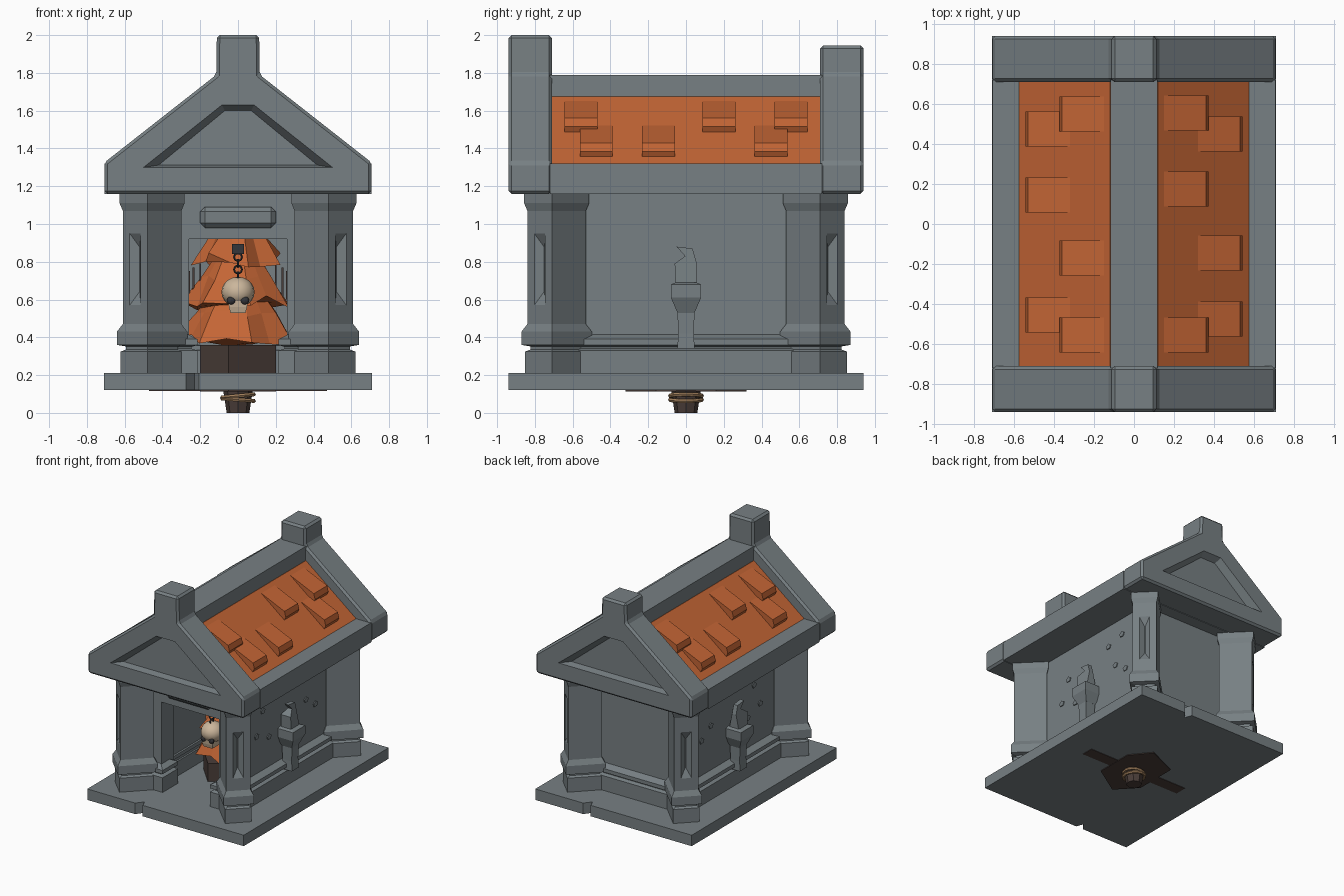
import bpy, bmesh, math, random
from mathutils import Matrix, Vector

if "Cube" in bpy.data.objects:
    bpy.data.objects.remove(bpy.data.objects["Cube"])
random.seed(4)


def mat(name, r, g, b):
    m = bpy.data.materials.new(name)
    m.diffuse_color = (r, g, b, 1)
    m.use_nodes = True
    m.node_tree.nodes["Principled BSDF"].inputs["Base Color"].default_value = m.diffuse_color
    return m


STONE = mat("grey_stone", .185, .215, .228)
ORANGE = mat("orange", .55, .13, .035)
WOOD = mat("dark_wood", .068, .047, .041)
BONE = mat("bone", .60, .47, .33)
ROPE = mat("rope", .37, .22, .11)
METAL = mat("dark_metal", .035, .037, .042)


def finish(bm, name, m, matrix=None):
    bmesh.ops.recalc_face_normals(bm, faces=bm.faces[:])
    me = bpy.data.meshes.new(name)
    bm.to_mesh(me)
    bm.free()
    me.materials.append(m)
    ob = bpy.data.objects.new(name, me)
    bpy.context.collection.objects.link(ob)
    if matrix:
        ob.matrix_world = matrix
    return ob


def loft(name, rings, m, matrix=None):
    """Skin a stack of equal-length point rings and cap both ends."""
    bm = bmesh.new()
    vs = [[bm.verts.new(p) for p in r] for r in rings]
    n = len(rings[0])
    for a, b in zip(vs, vs[1:]):
        for i in range(n):
            j = (i + 1) % n
            bm.faces.new((a[i], a[j], b[j], b[i]))
    bm.faces.new(vs[0])
    bm.faces.new(vs[-1])
    return finish(bm, name, m, matrix)


def rect(x0, x1, y0, y1, z):
    return [(x0, y0, z), (x1, y0, z), (x1, y1, z), (x0, y1, z)]


def box(name, x0, x1, y0, y1, z0, z1, m=STONE):
    return loft(name, [rect(x0, x1, y0, y1, z0), rect(x0, x1, y0, y1, z1)], m)


def stepped(name, x0, x1, y0, y1, steps, m=STONE, matrix=None):
    """Rectangular column whose outline grows by e at each height z."""
    return loft(name, [rect(x0 - e, x1 + e, y0 - e, y1 + e, z) for z, e in steps], m, matrix)


def along_y(name, pts, y0, y1, m):
    return loft(name, [[(x, y, z) for x, z in pts] for y in (y0, y1)], m)


def apply_mods(ob):
    bpy.context.view_layer.update()
    dg = bpy.context.evaluated_depsgraph_get()
    me = bpy.data.meshes.new_from_object(ob.evaluated_get(dg))
    ob.modifiers.clear()
    ob.data = me


def cut(ob, cutter):
    mod = ob.modifiers.new("cut", "BOOLEAN")
    mod.operation, mod.solver, mod.object = "DIFFERENCE", "EXACT", cutter
    apply_mods(ob)
    bpy.data.objects.remove(cutter)


def bevel(ob, w):
    mod = ob.modifiers.new("bevel", "BEVEL")
    mod.width, mod.segments, mod.limit_method = w, 1, "ANGLE"
    apply_mods(ob)


def primitive(name, m, kind, matrix, **kw):
    bm = bmesh.new()
    getattr(bmesh.ops, "create_" + kind)(bm, **kw)
    return finish(bm, name, m, matrix)


# floor slab with a chipped notch at front and back
slab = box("floor_slab", -.71, .71, -.94, .94, .12, .21)
for s in (1, -1):
    notch = [(-.29 * s, -.96 * s), (-.20 * s, -.96 * s), (-.23 * s, -.88 * s)]
    cut(slab, loft("notch", [[(x, y, z) for x, y in notch] for z in (.1, .23)], STONE))

# walls and doorway
for s, side in ((-1, "left"), (1, "right")):
    a, b = sorted((.30 * s, .42 * s))
    box(side + "_wall", a, b, -.62, .62, .21, 1.17)
    a, b = sorted((.26 * s, .42 * s))
    box(side + "_door_jamb", a, b, -.62, -.46, .21, 1.17)
box("back_wall", -.42, .42, .50, .62, .21, 1.17)
box("door_lintel", -.27, .27, -.62, -.46, .92, 1.17)
bevel(box("door_plaque", -.20, .20, -.66, -.60, .98, 1.09), .025)

# plinth mouldings
PLINTH = [(.21, .05), (.33, .05), (.34, .02), (.35, .02), (.36, .05), (.39, .05), (.415, 0)]
for s, side in ((-1, "left"), (1, "right")):
    a, b = sorted((.34 * s, .42 * s))
    stepped(side + "_plinth", a, b, -.56, .56, PLINTH)
    a, b = sorted((.265 * s, .42 * s))
    stepped(side + "_front_plinth", a, b, -.62, -.52, PLINTH)
stepped("back_plinth", -.40, .40, .54, .62, PLINTH)

# diagonal corner pillars with a V-cut groove in the outer face
PILLAR = [(.21, .008), (.325, .008), (.335, -.012), (.352, -.012), (.36, .022), (.43, .022),
          (.47, 0), (1.07, 0), (1.11, .012), (1.17, .012)]
for sx in (-1, 1):
    for sy in (-1, 1):
        M = Matrix.Translation((.545 * sx, .775 * sy, 0)) @ Matrix.Rotation(math.atan2(sy, sx), 4, "Z")
        pil = stepped("corner_pillar", -.255, 0, -.092, .092, PILLAR, STONE, M)
        groove = [[(u, -v, z0), (u, v, z0), (u, v, z1), (u, -v, z1)] for u, v, z0, z1 in
                  ((.02, .04, .57, .95), (0, .04, .57, .95), (-.035, .003, .64, .88))]
        cut(pil, loft("groove", groove, STONE, M))

# roof: eave slab, tiled slopes, ridge beam
box("eave_slab", -.708, .708, -.72, .72, 1.16, 1.32)
along_y("roof_slopes", [(-.60, 1.30), (.60, 1.30), (.12, 1.675), (-.12, 1.675)], -.72, .72, ORANGE)
box("ridge_beam", -.117, .117, -.72, .72, 1.60, 1.79)

# gables with stub chimneys and recessed triangles
for s, top, name in ((-1, 2.0, "front_gable"), (1, 1.945, "back_gable")):
    half = [(.708, 1.16), (.708, 1.325), (.115, 1.79), (.112, top)]
    pts = half + [(-x, z) for x, z in reversed(half)]
    y0, y1 = sorted((.71 * s, .94 * s))
    gable = along_y(name, pts, y0, y1, STONE)
    bevel(gable, .016)
    outer = [(-.50, 1.30), (.50, 1.30), (.085, 1.63), (-.085, 1.63)]
    inner = [(-.42, 1.312), (.42, 1.312), (.07, 1.60), (-.07, 1.60)]
    rings = [[(x, y * s, z) for x, z in p] for y, p in ((.98, outer), (.94, outer), (.885, inner))]
    cut(gable, loft("recess", rings, STONE))

# raised roof tiles: (side, row, y centre)
TILE = [(.15, 1.652), (.36, 1.56), (.372, 1.515), (.355, 1.48), (.15, 1.62)]
for s, row, y in ((-1, 1, .475), (-1, 0, .55), (-1, 1, .145), (-1, 0, -.17), (-1, 1, -.455), (-1, 0, -.555),
                  (1, 0, .555), (1, 1, .45), (1, 0, .175), (1, 1, -.145), (1, 1, -.475), (1, 0, -.555)):
    along_y("roof_tile", [(s * (x + .17 * row), z - .13 * row) for x, z in TILE], y - .087, y + .087, ORANGE)

# stone torches and chipped patches on the side walls
FLAME = [(-.055, .67), (.055, .67), (.055, .80), (.035, .87), (-.05, .88), (-.005, .83), (-.06, .79)]
for s in (-1, 1):
    cx = .475 * s
    stepped("torch_handle", cx - .03, cx + .03, -.03, .03, [(.34, .015), (.42, .012), (.55, .015)])
    stepped("torch_cup", cx - .055, cx + .055, -.055, .055,
            [(.53, -.01), (.61, .025), (.68, .025), (.69, .0)])
    loft("torch_flame", [[(cx + dx * (1 if z < .8 else .4), y, z) for y, z in FLAME]
                         for dx in (-.045, .045)], STONE)
    for y, z in ((-.36, .72), (-.28, .90), (-.20, .66), (.20, .98), (.28, .78), (.36, 1.02), (.40, .70)):
        ring = [(y + .028 * math.cos(a), z + .025 * math.sin(a)) for a in (.3, 1.5, 2.9, 4.0, 5.3)]
        loft("wall_chip", [[(s * x, p, q) for p, q in ring] for x in (.415, .427)], STONE)

# buried wooden base, cross plank and roped post under the floor
HEX = [(.20, -.16), (.20, .16), (.07, .32), (-.20, .20), (-.20, -.16), (-.05, -.32)]
loft("wooden_base", [[(x, y, z) for x, y in HEX] for z in (.114, .36)], WOOD)
box("cross_plank", -.47, .47, -.05, .05, .116, .16, WOOD)
primitive("ground_post", WOOD, "cone", Matrix.Translation((0, 0, .075)), cap_ends=True,
          segments=8, radius1=.06, radius2=.083, depth=.15)


def torus(name, m, M, R, r, n=16, k=6):
    bm = bmesh.new()
    v = [[bm.verts.new(M @ Vector(((R + r * math.cos(b)) * math.cos(a), (R + r * math.cos(b)) * math.sin(a),
                                   r * math.sin(b)))) for b in [t * math.tau / k for t in range(k)]]
         for a in [t * math.tau / n for t in range(n)]]
    for i in range(n):
        for j in range(k):
            bm.faces.new((v[i][j], v[i - 1][j], v[i - 1][j - 1], v[i][j - 1]))
    return finish(bm, name, m)


for z, tilt in ((.07, .08), (.09, -.1)):
    torus("post_rope", ROPE, Matrix.Translation((0, 0, z)) @ Matrix.Rotation(tilt, 4, "Y"), .083, .012)

# ragged orange tiers inside the doorway
for z0, z1, r0, r1 in ((.38, .66, .30, .12), (.57, .85, .27, .10), (.80, 1.10, .22, .05)):
    rings = []
    for t, jag in ((0, 1), (.5, .4), (1, .1)):
        r, z = r0 + (r1 - r0) * t, z0 + (z1 - z0) * t
        rings.append([((r + jag * (.03 if i % 2 else -.03)) * math.cos(i * math.tau / 14),
                       (r + jag * (.03 if i % 2 else -.03)) * math.sin(i * math.tau / 14),
                       z + jag * random.uniform(-.03, .05)) for i in range(14)])
    loft("ragged_tier", rings, ORANGE)
for s in (-1, 1):
    for x, z in ((.20, .64), (.235, .62), (.26, .60)):
        box("twig", s * x - .005, s * x + .005, -.02, -.01, z, z + .15, WOOD)

# hanging skull on a hook and chain
box("hook_block", -.032, .032, -.36, -.16, .84, .895, METAL)
for i in range(4):
    torus("chain_link", METAL, Matrix.Translation((0, -.34, .825 - .033 * i))
          @ Matrix.Rotation(math.pi / 2 * (i % 2), 4, "Z") @ Matrix.Rotation(math.pi / 2, 4, "X"), .02, .006, 10, 5)
skull = primitive("skull", BONE, "uvsphere", Matrix.Translation((0, -.33, .64)) @ Matrix.Diagonal((.088, .09, .08, 1)),
                  u_segments=16, v_segments=10, radius=1)
for p in skull.data.polygons:
    p.use_smooth = True
stepped("skull_jaw", -.04, .04, -.39, -.31, [(.53, 0), (.56, .008), (.60, .012)], BONE)
for s in (-1, 1):
    primitive("eye_socket", METAL, "uvsphere", Matrix.Translation((.036 * s, -.395, .595))
              @ Matrix.Diagonal((.024, .018, .022, 1)), u_segments=10, v_segments=6, radius=1)
